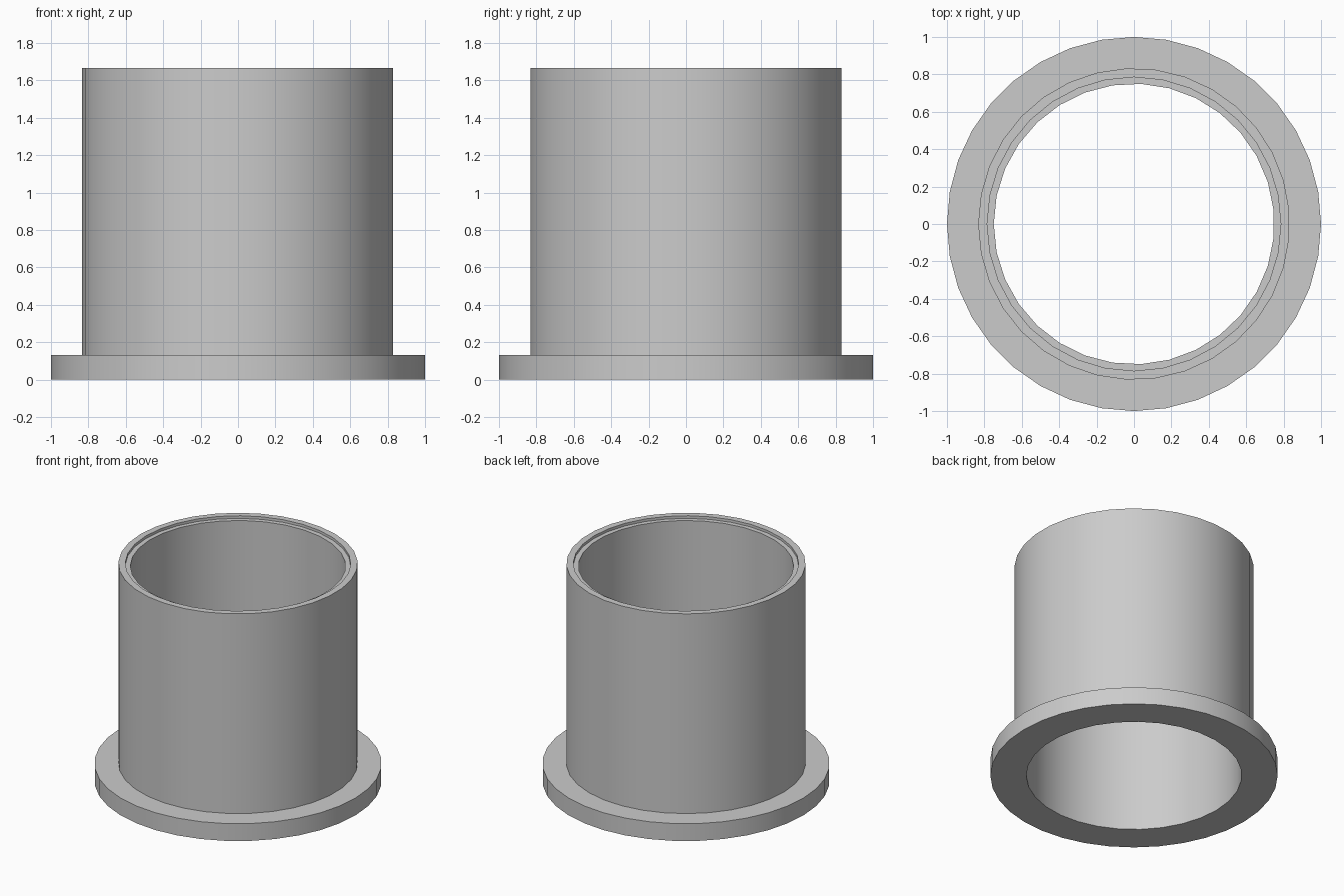
import bpy, bmesh, math

cube = bpy.data.objects.get("Cube")
if cube:
    bpy.data.objects.remove(cube)

grey = bpy.data.materials.new("plain grey")
grey.use_nodes = True
colour = (0.6, 0.6, 0.6, 1)
grey.diffuse_color = colour
grey.node_tree.nodes["Principled BSDF"].inputs["Base Color"].default_value = colour

HEIGHT, FLANGE_TOP, LEDGE = 1.667, 0.133, 1.647

# Closed profile as (sides, radius, height), from the bore floor round to the ledge
profile = [
    (31, 0.75, 0),            # bore, bottom
    (36, 1.0, 0),             # flange, bottom
    (36, 1.0, FLANGE_TOP),    # flange, top
    (33, 0.833, FLANGE_TOP),  # sleeve, foot
    (33, 0.833, HEIGHT),      # sleeve, rim
    (32, 0.785, HEIGHT),      # recess, rim
    (32, 0.785, LEDGE),       # recess, ledge
    (31, 0.75, LEDGE),        # bore, top
]

bm = bmesh.new()


def ring(sides, radius, z):
    """A loop of vertices starting on the -x axis."""
    angles = [math.pi + math.tau * i / sides for i in range(sides)]
    return [bm.verts.new((radius * math.cos(a), radius * math.sin(a), z)) for a in angles]


def join(a, b):
    """Quads between equal rings, otherwise triangles stepped round by angle."""
    n, m = len(a), len(b)
    if n == m:
        for i in range(n):
            bm.faces.new((a[i - 1], a[i], b[i], b[i - 1]))
        return
    i = j = 0
    while i < n or j < m:
        if (i + 0.5) * m <= (j + 0.5) * n:
            bm.faces.new((a[i % n], a[(i + 1) % n], b[j % m]))
            i += 1
        else:
            bm.faces.new((a[i % n], b[(j + 1) % m], b[j % m]))
            j += 1


rings = [ring(*p) for p in profile]
for i in range(len(rings)):
    join(rings[i - 1], rings[i])
bmesh.ops.recalc_face_normals(bm, faces=bm.faces[:])

mesh = bpy.data.meshes.new("flanged_sleeve")
bm.to_mesh(mesh)
bm.free()
mesh.materials.append(grey)

sleeve = bpy.data.objects.new("flanged_sleeve", mesh)
bpy.context.collection.objects.link(sleeve)

# Smooth round walls, crisp rims
bpy.ops.object.select_all(action='DESELECT')
sleeve.select_set(True)
bpy.context.view_layer.objects.active = sleeve
bpy.ops.object.shade_smooth_by_angle(angle=math.radians(30))
